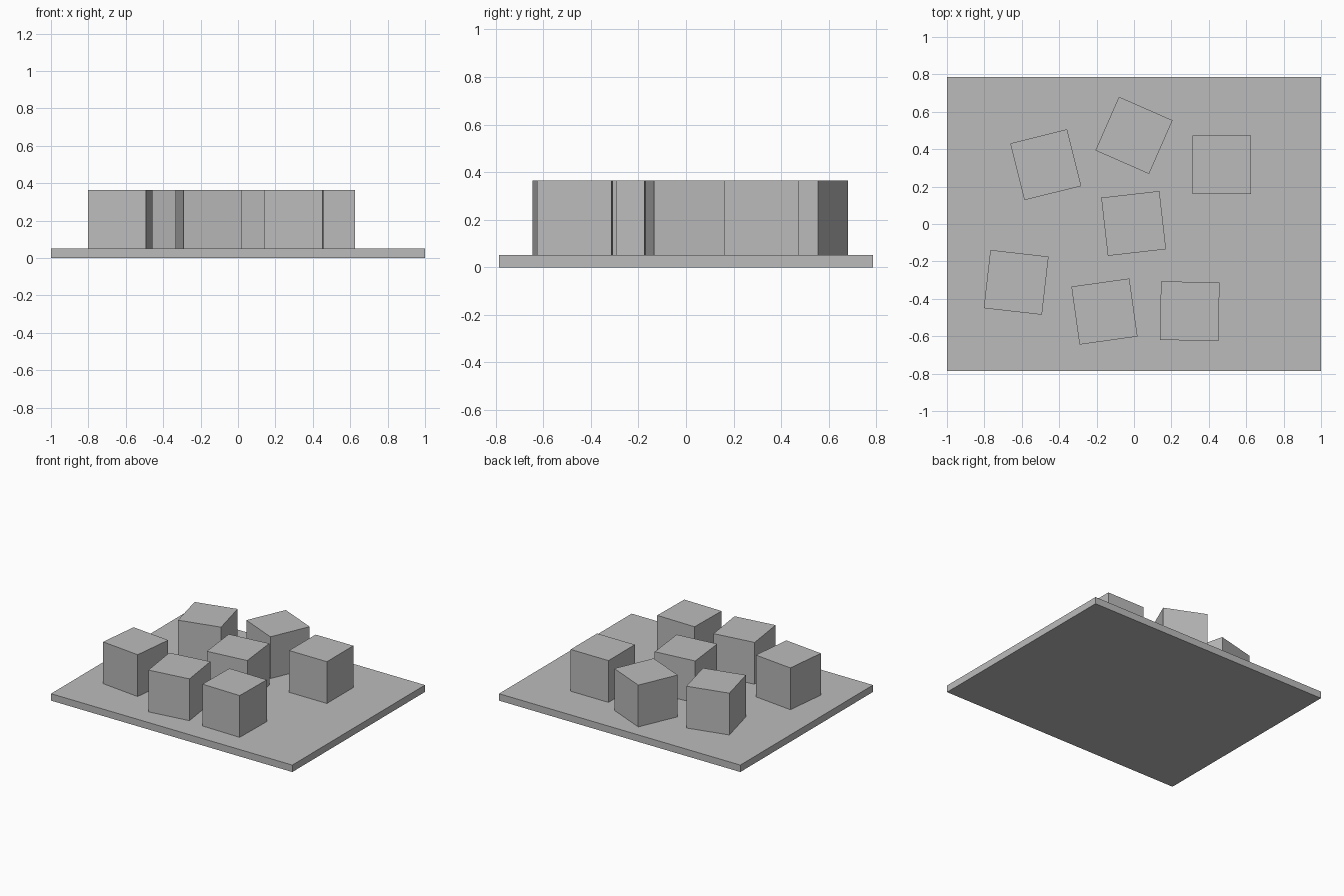
import bpy
import math

default = bpy.data.objects.get("Cube")
if default:
    bpy.data.objects.remove(default, do_unlink=True)

GREY = (0.5, 0.5, 0.5, 1.0)
grey = bpy.data.materials.new("plain_grey")
grey.use_nodes = True
grey.diffuse_color = GREY
grey.node_tree.nodes["Principled BSDF"].inputs["Base Color"].default_value = GREY


def box(name, size, x, y, base, turn=0):
    """Flat-shaded box resting on height base, turned about z in degrees."""
    bpy.ops.mesh.primitive_cube_add(size=1, location=(x, y, base + size[2] / 2))
    obj = bpy.context.object
    obj.name = name
    obj.scale = size
    bpy.ops.object.transform_apply(location=False, rotation=False, scale=True)
    obj.rotation_euler.z = math.radians(turn)
    obj.data.materials.append(grey)
    return obj


# Base slab
SLAB = 0.052
box("base_slab", (2.0, 1.57, SLAB), 0, 0, 0)

# Loosely scattered equal cubes: x, y, turn
SIDE = 0.313
placements = {
    "back_right_block": (-0.472, 0.317, 14),
    "back_middle_block": (0.0, 0.474, -23.7),
    "back_left_block": (0.468, 0.317, 0),
    "centre_block": (-0.002, 0.003, 6.5),
    "front_right_block": (-0.63, -0.312, -6.5),
    "front_middle_block": (-0.158, -0.468, 8),
    "front_left_block": (0.298, -0.466, -1),
}
for name, (x, y, turn) in placements.items():
    box(name, (SIDE, SIDE, SIDE), x, y, SLAB, turn)
